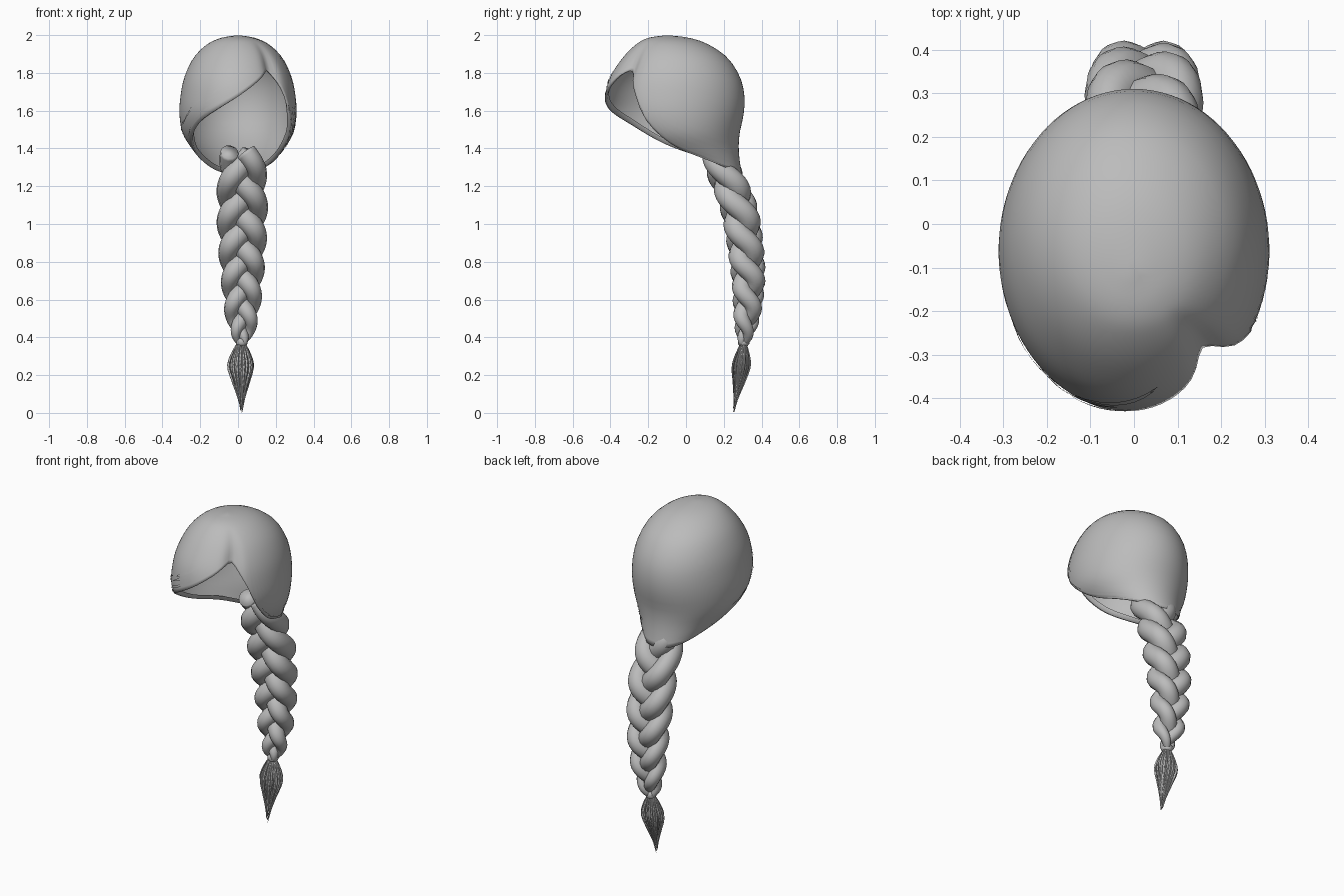
import bpy, bmesh, math, random
from math import sin, cos, pi, radians
from mathutils import Vector

random.seed(4)
if "Cube" in bpy.data.objects:
    bpy.data.objects.remove(bpy.data.objects["Cube"])

hair = bpy.data.materials.new("hair_grey")
hair.use_nodes = True
GREY = (0.5, 0.5, 0.5, 1)
hair.diffuse_color = GREY
hair.node_tree.nodes["Principled BSDF"].inputs["Base Color"].default_value = GREY


def spline(table, t):
    """Smooth interpolation of rows (key, values...) at key t."""
    n = len(table)
    t = min(max(t, table[0][0]), table[-1][0])
    i = max(k for k in range(n - 1) if table[k][0] <= t)
    a, b = table[i], table[i + 1]
    p, q = table[max(i - 1, 0)], table[min(i + 2, n - 1)]
    h = b[0] - a[0]
    u = (t - a[0]) / h
    out = []
    for j in range(1, len(a)):
        ma = (b[j] - p[j]) / (b[0] - p[0]) * h
        mb = (q[j] - a[j]) / (q[0] - a[0]) * h
        out.append((2*u**3 - 3*u*u + 1) * a[j] + (u**3 - 2*u*u + u) * ma
                   + (3*u*u - 2*u**3) * b[j] + (u**3 - u*u) * mb)
    return out


def finish(name, bm):
    bmesh.ops.recalc_face_normals(bm, faces=bm.faces)
    me = bpy.data.meshes.new(name)
    bm.to_mesh(me)
    bm.free()
    me.materials.append(hair)
    for p in me.polygons:
        p.use_smooth = True
    ob = bpy.data.objects.new(name, me)
    bpy.context.collection.objects.link(ob)
    return ob


def loft(bm, rings, closed=True, caps=False):
    """Skin a list of equally long point rings."""
    rows = [[bm.verts.new(p) for p in r] for r in rings]
    n = len(rows[0])
    for a, b in zip(rows, rows[1:]):
        for k in range(n if closed else n - 1):
            m = (k + 1) % n
            bm.faces.new((a[k], a[m], b[m], b[k]))
    if caps:
        bm.faces.new(rows[0])
        bm.faces.new(rows[-1])
    return rows


def tube(bm, path, radii, sides=8, flat=1.0):
    """Round or flattened tube along a path."""
    rings = []
    for i, p in enumerate(path):
        d = (path[min(i + 1, len(path) - 1)] - path[max(i - 1, 0)]).normalized()
        side = d.cross(Vector((0, 1, 0))).normalized()
        up = side.cross(d)
        rings.append([p + radii[i] * (side * cos(2*pi*k/sides) + up * flat * sin(2*pi*k/sides))
                      for k in range(sides)])
    loft(bm, rings, caps=True)


# Cap outline: step, height, half width, front y, back y
CAP = [(0, 2.0, 0, -.1, -.1), (1, 1.985, .09, -.2, .02), (2, 1.95, .165, -.265, .12),
       (3, 1.88, .235, -.335, .22), (4, 1.78, .283, -.4, .285), (5, 1.68, .304, -.428, .309),
       (6, 1.58, .31, -.425, .305), (7, 1.48, .293, -.36, .284), (8, 1.4, .245, -.26, .279),
       (9, 1.33, .19, -.1, .285), (10, 1.265, .14, .05, .295)]

# Hairline: angle from the front, height of the lower edge
EDGE = [(-180, 1.265), (-150, 1.27), (-120, 1.3), (-92, 1.36), (-70, 1.42), (-45, 1.53),
        (-20, 1.61), (0, 1.675), (20, 1.75), (36, 1.81), (42, 1.8), (50, 1.74), (58, 1.65),
        (66, 1.52), (78, 1.41), (95, 1.35), (120, 1.3), (150, 1.27), (180, 1.265)]


def step_at(z):
    lo, hi = 0.0, 10.0
    for _ in range(24):
        mid = (lo + hi) / 2
        lo, hi = (mid, hi) if spline(CAP, mid)[0] > z else (lo, mid)
    return lo


def cap_point(deg, s, scale=1.0):
    z, w, f, b = spline(CAP, s)
    a = radians(deg)
    # parting groove beside the fringe
    groove = 1 - .1 * math.exp(-((deg - 41) / 8) ** 2) * min(max((s - 1.5) / 2, 0), 1)
    k = scale * groove
    return Vector((w * k * sin(a), (f + b) / 2 - (b - f) / 2 * k * cos(a), z))


# Cap shell with a rolled hairline
bm = bmesh.new()
ROWS, angles = 22, [-180 + 4 * k for k in range(90)]
ends = {d: step_at(spline(EDGE, d)[0]) for d in angles}
rings = [[cap_point(d, ends[d] * (.02 + .98 * i / ROWS)) for d in angles] for i in range(ROWS + 1)]
for scale, lift in ((.965, .0), (.94, .025)):
    rings.append([cap_point(d, ends[d], scale) + Vector((0, 0, lift)) for d in angles])
rows = loft(bm, rings)
bm.faces.new(rows[0])
finish("hair_cap", bm)

# Loose flat locks following the hairline
bm = bmesh.new()
for start, stop, count in ((-165, 25, 12), (60, 165, 9)):
    for _ in range(count):
        a0 = random.uniform(start, stop - 40)
        a1 = a0 + random.uniform(25, 40)
        lift = random.uniform(.0, .13)
        strip = []
        for i in range(9):
            d = a0 + (a1 - a0) * i / 8
            z = spline(EDGE, d)[0] + lift
            width = .008 * sin(pi * (i + .3) / 8.6)
            strip.append([cap_point(d, step_at(z + o), 1.012) for o in (-width, width)])
        loft(bm, strip, closed=False)
finish("loose_locks", bm)

# Braid: height below the top, centre y, half width, half depth
BRAID = [(0, .165, .12, .07), (.1, .2, .135, .08), (.28, .275, .142, .085), (.48, .312, .135, .085),
         (.68, .33, .118, .085), (.88, .322, .092, .066), (.97, .31, .06, .045), (1.02, .305, .025, .025)]
TOP, LENGTH, TURNS = 1.38, 1.02, 2.1
for j, name in enumerate(("left_braid_strand", "middle_braid_strand", "right_braid_strand")):
    bm = bmesh.new()
    path, radii = [], []
    for i in range(85):
        t = LENGTH * i / 84
        cy, w, dep = spline(BRAID, t)
        u = t / LENGTH
        phase = 2 * pi * (TURNS * (.85 * u + .15 * u * u) + j / 3) + .3
        path.append(Vector((.022 + .57 * w * sin(phase), cy - .42 * dep * sin(2 * phase), TOP - t)))
        radii.append(.46 * w * (.93 + .07 * cos(2 * phase)))
    tube(bm, path, radii, 12, 1.08)
    finish(name, bm)

# Tie around the braid end
bm = bmesh.new()
tube(bm, [Vector((.02, .305, z)) for z in (.395, .385, .365, .355)], [.022, .03, .03, .022], 12)
finish("braid_tie", bm)

# Tassel: height, centre y, spread
TASSEL = [(0, .252, .004), (.08, .265, .018), (.16, .28, .042), (.25, .293, .066),
          (.32, .3, .045), (.37, .305, .018)]
bm = bmesh.new()
levels = [.07 + .3 * i / 10 for i in range(11)]
core = [spline(TASSEL, z) for z in levels]
tube(bm, [Vector((.018, c[0], z)) for c, z in zip(core, levels)], [.75 * c[1] for c in core], 10, .7)
for k in range(44):
    a = k * 2.4
    reach = random.uniform(.72, 1.05)
    tip = .005 if k == 0 else random.uniform(.0, .14)
    path, radii = [], []
    for i in range(12):
        u = i / 11
        z = .37 - (.37 - tip) * u
        cy, r = spline(TASSEL, z)
        path.append(Vector((.018 + r * reach * cos(a), cy + .72 * r * reach * sin(a), z)))
        radii.append(.001 + .006 * sin(pi * (.15 + .85 * u)))
    tube(bm, path, radii, 4, .6)
finish("tassel", bm)
